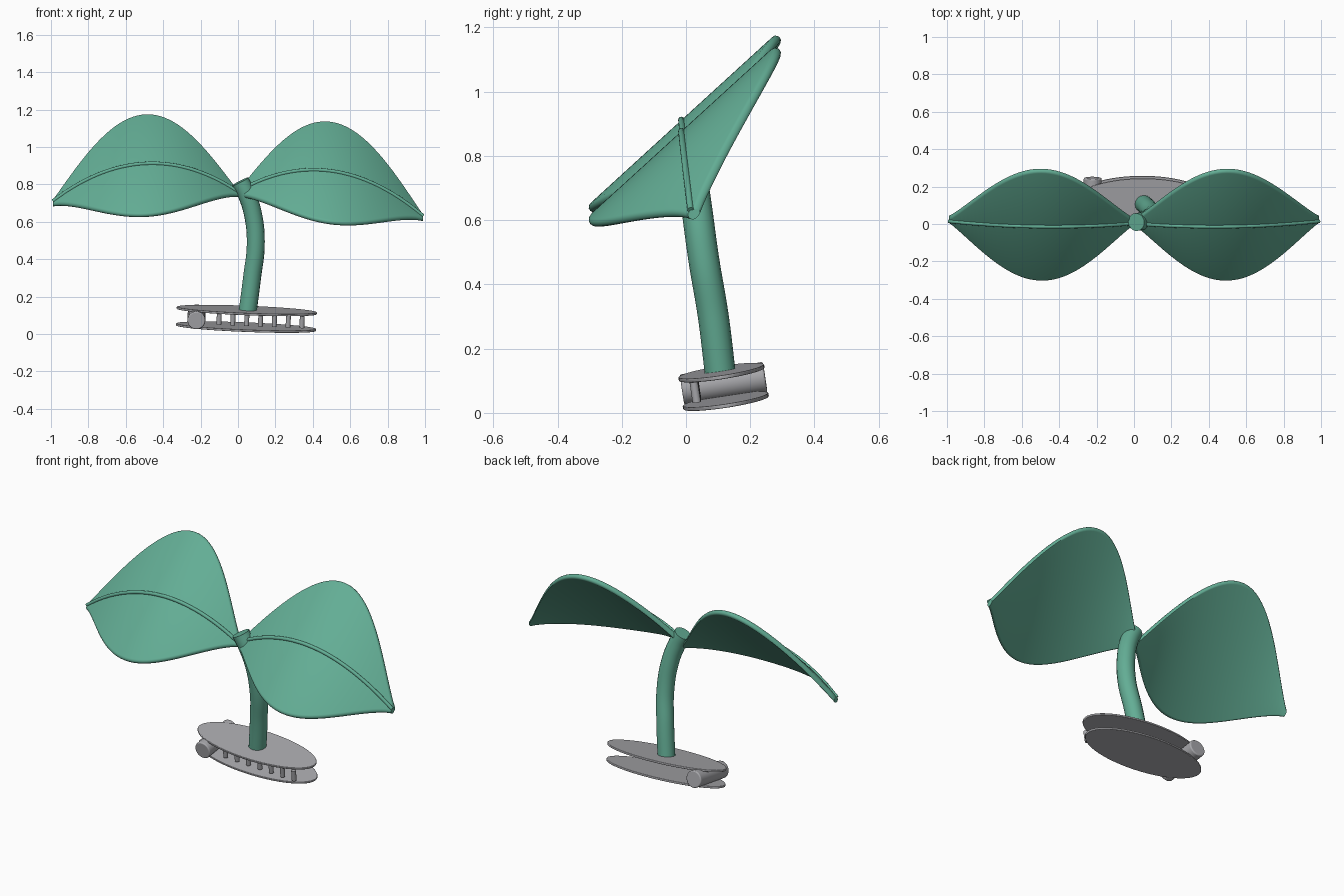
import bpy, math
from mathutils import Matrix, Vector

if "Cube" in bpy.data.objects:
    bpy.data.objects.remove(bpy.data.objects["Cube"])


def material(name, rgb):
    m = bpy.data.materials.new(name)
    m.diffuse_color = (*rgb, 1)
    m.use_nodes = True
    m.node_tree.nodes["Principled BSDF"].inputs["Base Color"].default_value = m.diffuse_color
    return m


green = material("leaf green", (0.125, 0.42, 0.30))
grey = material("metal grey", (0.39, 0.39, 0.41))


def finish(ob, name, mat):
    ob.name = name
    ob.data.materials.clear()
    ob.data.materials.append(mat)
    bpy.ops.object.select_all(action='DESELECT')
    ob.select_set(True)
    bpy.context.view_layer.objects.active = ob
    if ob.type == 'CURVE':
        bpy.ops.object.convert(target='MESH')
    bpy.ops.object.shade_smooth_by_angle(angle=math.radians(40))


def tube(name, points, radius, mat):
    cu = bpy.data.curves.new(name, 'CURVE')
    cu.dimensions = '3D'
    cu.bevel_depth, cu.bevel_resolution = radius, 6
    cu.use_fill_caps = True
    cu.resolution_u = 10
    sp = cu.splines.new('BEZIER')
    sp.bezier_points.add(len(points) - 1)
    for bp, p in zip(sp.bezier_points, points):
        bp.co = p
        bp.handle_left_type = bp.handle_right_type = 'AUTO'
    ob = bpy.data.objects.new(name, cu)
    bpy.context.collection.objects.link(ob)
    finish(ob, name, mat)


# Leaves: a tilted straight cross-section swept along an arched spine
TILT = math.radians(42.4)
ACROSS = Vector((0, math.cos(TILT), math.sin(TILT)))
NORMAL = Vector((0, -math.sin(TILT), math.cos(TILT)))
THICK = 0.015


def spine(u, side):
    x = side * 0.99 * u
    z = 0.75 + 0.61 * u - 0.70 * u * u
    return Vector((x, 0.03 - 0.13 * (z - 0.62), z - 0.04 * x))


def leaf(name, side, steps=48, arc=6):
    verts, faces = [], []
    ring = 2 * (arc + 1)
    for i in range(steps + 1):
        u = i / steps
        half = 0.005 + 0.38 * max(0, math.sin(math.pi * u)) ** 1.12
        c = spine(u, side)
        for end in (1, -1):
            for k in range(arc + 1):
                a = -math.pi / 2 + math.pi * k / arc
                s = end * (half + THICK * math.cos(a))
                verts.append(c + ACROSS * s + NORMAL * (end * THICK * math.sin(a)))
    for i in range(steps):
        for k in range(ring):
            a, b = i * ring + k, i * ring + (k + 1) % ring
            f = (a, b, b + ring, a + ring)
            faces.append(f if side > 0 else f[::-1])
    caps = [tuple(range(ring))[::-1], tuple(range(steps * ring, (steps + 1) * ring))]
    faces += caps if side > 0 else [f[::-1] for f in caps]
    me = bpy.data.meshes.new(name)
    me.from_pydata(verts, [], faces)
    ob = bpy.data.objects.new(name, me)
    bpy.context.collection.objects.link(ob)
    finish(ob, name, green)


for side, label in ((-1, "left"), (1, "right")):
    leaf(label + "_leaf", side)
    # raised rib along the middle of the upper face
    tube(label + "_leaf_rib",
         [spine(i / 10, side) + NORMAL * THICK for i in range(11)], 0.01, green)

# Stem
tube("stem", [(0.052, 0.107, 0.12), (0.075, 0.085, 0.30), (0.095, 0.055, 0.48),
              (0.08, 0.033, 0.64), (0.045, 0.017, 0.75), (0.012, 0.01, 0.815)],
     0.048, green)

# Clip base, tilted as a whole
BASE = (Matrix.Translation((0.045, 0.117, 0.081))
        @ Matrix.Rotation(0.04, 4, 'Y') @ Matrix.Rotation(0.15, 4, 'X'))


def base_cylinder(name, loc, radius, depth, scale=(1, 1), along_y=False, sides=24, bevel=0.0):
    bpy.ops.mesh.primitive_cylinder_add(vertices=sides, radius=radius, depth=depth)
    ob = bpy.context.object
    ob.data.transform(Matrix.Diagonal((scale[0], scale[1], 1, 1)))
    if along_y:
        ob.data.transform(Matrix.Rotation(math.pi / 2, 4, 'X'))
    ob.data.transform(BASE @ Matrix.Translation(loc))
    finish(ob, name, mat=grey)
    if bevel:
        b = ob.modifiers.new("rounded rim", 'BEVEL')
        b.width, b.segments = bevel, 3


for label, z in (("upper", 0.045), ("lower", -0.045)):
    base_cylinder(label + "_clip_plate", (0, 0, z), 1, 0.012, (0.375, 0.135),
                  sides=72, bevel=0.003)

# Hinge barrel and row of teeth between the plates
base_cylinder("hinge_barrel", (-0.267, 0, 0), 0.048, 0.262, along_y=True, sides=32, bevel=0.006)
for i in range(7):
    base_cylinder(f"clip_tooth_{i + 1}", (-0.146 + 0.074 * i, -0.088, 0.008),
                  0.013, 0.064, sides=16)
